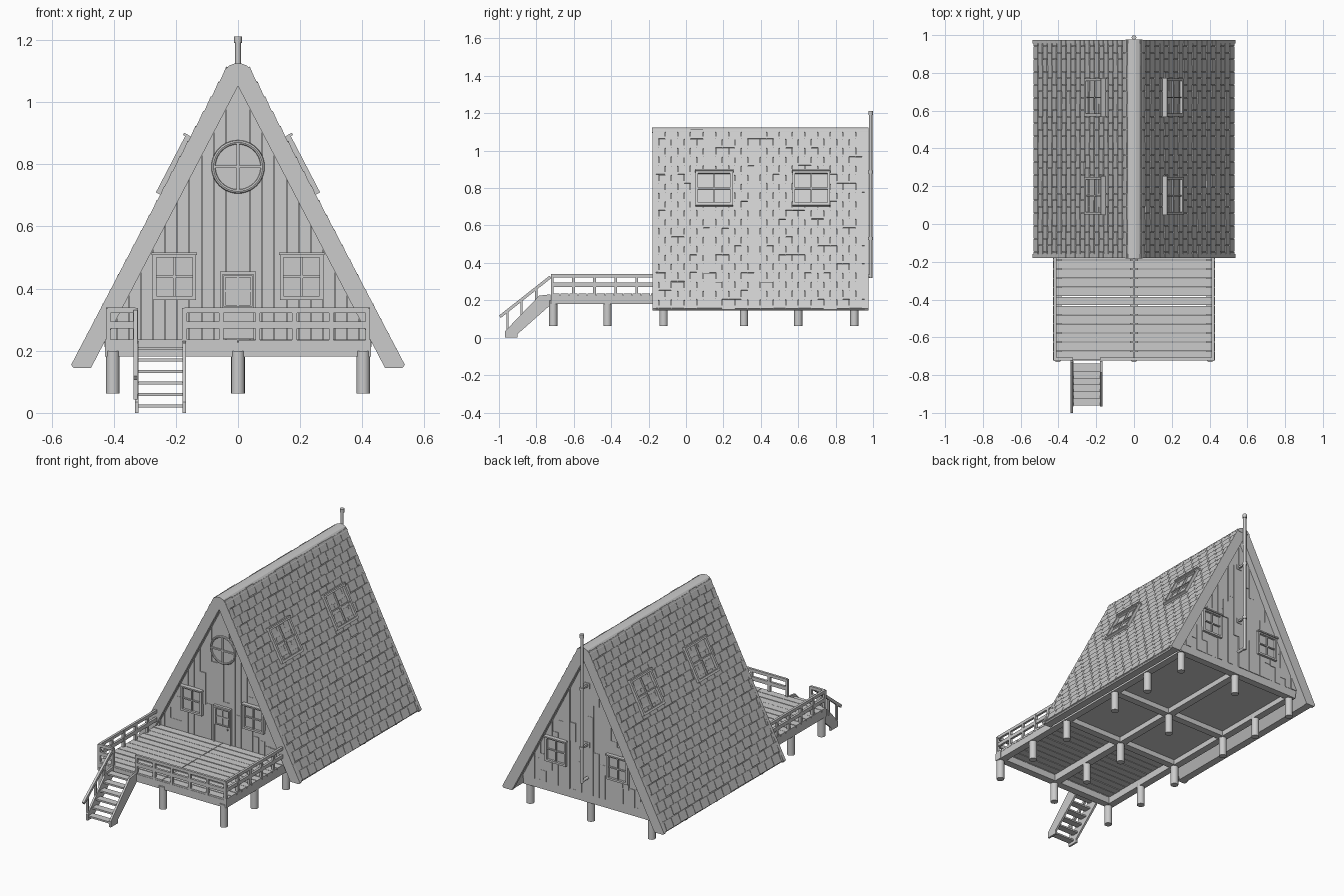
import bpy, bmesh, math, random
from mathutils import Matrix, Vector

if "Cube" in bpy.data.objects:
    bpy.data.objects.remove(bpy.data.objects["Cube"])

random.seed(4)
I = Matrix.Identity(4)
S = 1.92                                   # roof steepness
L = math.hypot(1, S)
ROOF0, ROOF1 = -0.18, 0.975                # roof ends along y


def box(bm, c, s, M=I):
    bmesh.ops.create_cube(bm, size=1, matrix=M @ Matrix.Translation(c) @ Matrix.Diagonal((*s, 1)))


def span(bm, x, y, z, M=I):
    box(bm, [(a + b) / 2 for a, b in (x, y, z)], [abs(b - a) for a, b in (x, y, z)], M)


def prism(bm, pts, a, b, along="y"):
    f = (lambda u, v, t: (u, t, v)) if along == "y" else (lambda u, v, t: (t, u, v))
    lo = [bm.verts.new(f(u, v, a)) for u, v in pts]
    hi = [bm.verts.new(f(u, v, b)) for u, v in pts]
    bm.faces.new(lo)
    bm.faces.new(hi[::-1])
    for i in range(len(pts)):
        j = (i + 1) % len(pts)
        bm.faces.new((lo[i], hi[i], hi[j], lo[j]))


def bar(bm, p, q, w, h):
    """Rectangular bar between two points."""
    p, q = Vector(p), Vector(q)
    M = Matrix.Translation((p + q) / 2) @ (q - p).to_track_quat('Y', 'Z').to_matrix().to_4x4()
    box(bm, (0, 0, 0), (w, (q - p).length, h), M)


def rod(bm, p, q, r, n=16):
    p, q = Vector(p), Vector(q)
    M = Matrix.Translation((p + q) / 2) @ (q - p).to_track_quat('Z', 'Y').to_matrix().to_4x4()
    bmesh.ops.create_cone(bm, cap_ends=True, segments=n, radius1=r, radius2=r,
                          depth=(q - p).length, matrix=M)


def finish(name, bm, smooth=False):
    bmesh.ops.recalc_face_normals(bm, faces=bm.faces)
    me = bpy.data.meshes.new(name)
    bm.to_mesh(me)
    bm.free()
    ob = bpy.data.objects.new(name, me)
    bpy.context.collection.objects.link(ob)
    if smooth:
        bpy.ops.object.select_all(action='DESELECT')
        ob.select_set(True)
        bpy.context.view_layer.objects.active = ob
        bpy.ops.object.shade_smooth_by_angle(angle=math.radians(35))
    return ob


def window(bm, M, w, h, d=0.025, f=0.012, sill=True):
    """Framed four-pane window, local x across, y up, z outward."""
    for s in (-1, 1):
        box(bm, (s * (w - f) / 2, 0, 0), (f, h, d), M)
        box(bm, (0, s * (h - f) / 2, 0), (w, f, d), M)
    box(bm, (0, 0, -d * 0.2), (w - f, h - f, d * 0.3), M)
    box(bm, (0, 0, 0), (0.007, h - f, d * 0.6), M)
    box(bm, (0, 0, 0), (w - f, 0.007, d * 0.6), M)
    if sill:
        box(bm, (0, h / 2, 0.004), (w + 0.006, 0.008, d + 0.008), M)


def wall_matrix(x, y, z, facing):          # facing -1 is front, +1 is back
    R = Matrix(((-facing, 0, 0), (0, 0, facing), (0, 1, 0))).to_4x4()
    return Matrix.Translation((x, y, z)) @ R


# Posts
bm = bmesh.new()
for y in (-0.71, -0.42, -0.12, 0.31, 0.6, 0.9):
    for x in (-0.403, 0, 0.403):
        if not (x == 0 and y == 0.6):
            rod(bm, (x, y, 0.063), (x, y, 0.2), 0.022)
finish("support_posts", bm, True)

# Floor frame
bm = bmesh.new()
for x in (-0.405, 0, 0.405):
    span(bm, (x - 0.022, x + 0.022), (-0.72, 0.93), (0.18, 0.225))
for y in (-0.7, -0.12, 0.31, 0.908):
    span(bm, (-0.428, 0.428), (y - 0.022, y + 0.022), (0.181, 0.226))
finish("floor_beams", bm)
bm = bmesh.new()
span(bm, (-0.43, 0.43), (-0.13, 0.93), (0.212, 0.234))
finish("house_floor", bm)

# Deck boards, in two halves
bm = bmesh.new()
n = 12
for i in range(n):
    w = 0.58 / n
    y = -0.722 + (i + 0.5) * w
    for s in (-1, 1):
        box(bm, (s * 0.215, y, 0.228 + random.uniform(0, 0.002)), (0.427, w - 0.004, 0.014))
finish("deck_boards", bm)

# Deck railing
bm = bmesh.new()
runs = [((-0.418, -0.715), (-0.418, -0.15), 5), ((0.418, -0.715), (0.418, -0.15), 5),
        ((-0.418, -0.715), (-0.33, -0.715), 1), ((-0.172, -0.715), (0.418, -0.715), 5)]
for (x0, y0), (x1, y1), n in runs:
    for z, h in ((0.331, 0.018), (0.283, 0.022)):
        bar(bm, (x0, y0, z), (x1, y1, z), 0.014, h)
    for i in range(n + 1):
        t = i / n
        box(bm, (x0 + (x1 - x0) * t, y0 + (y1 - y0) * t, 0.26), (0.015, 0.015, 0.155))
finish("deck_railing", bm)

# Stairs
bm = bmesh.new()
side = [(-0.725, 0.232), (-0.725, 0.175), (-0.9, 0.02), (-0.9, 0), (-0.967, 0),
        (-0.967, 0.035), (-0.785, 0.225)]
for x in (-0.332, -0.179):
    prism(bm, side, x, x + 0.012, "x")
for i in range(6):
    box(bm, (-0.25, -0.76 - i * 0.036, 0.207 - i * 0.037), (0.15, 0.042, 0.01))
finish("stairs", bm)
bm = bmesh.new()
bar(bm, (-0.33, -0.725, 0.325), (-0.33, -0.995, 0.112), 0.014, 0.016)
for y in (-0.955, -0.88, -0.8):
    z = 0.325 + (y + 0.725) * 0.79
    span(bm, (-0.336, -0.324), (y - 0.006, y + 0.006), (z - 0.1, z))
finish("stair_rail", bm)


def top(x):                                # underside of roof
    return 1.06 - S * abs(x)


# Gable walls with uneven vertical boards
for name, y, f in (("front", -0.125, -1), ("back", 0.92, 1)):
    bm = bmesh.new()
    prism(bm, [(-0.435, 0.225), (0.435, 0.225), (0, 1.06)], y, y - f * 0.03)
    n, w = 22, 0.86 / 22
    for i in range(n):
        x0, x1 = -0.43 + i * w + 0.0008, -0.43 + (i + 1) * w - 0.0008
        m = min(top(x0), top(x1))
        cuts = [0.23]
        if m > 0.36:
            cuts += [0.23 + (m - 0.23) * random.uniform(*r) for r in ((0.25, 0.5), (0.6, 0.9))]
        for a, b in zip(cuts, cuts[1:] + [9]):
            prism(bm, [(x0, a), (x1, a), (x1, min(b, top(x1))), (x0, min(b, top(x0)))],
                  y, y + f * random.uniform(0.009, 0.015))
    finish(name + "_wall", bm)
    bm = bmesh.new()
    for x in (-0.205, 0.205):
        window(bm, wall_matrix(x, y + f * 0.016, 0.438, f), 0.14, 0.148)
    finish(name + "_windows", bm)

# Front door
bm = bmesh.new()
M = wall_matrix(0, -0.141, 0.345, -1)
for s in (-1, 1):
    box(bm, (s * 0.054, 0, 0), (0.009, 0.218, 0.024), M)
box(bm, (0, 0.105, 0), (0.117, 0.009, 0.026), M)
box(bm, (0, -0.002, -0.002), (0.1, 0.21, 0.016), M)
window(bm, wall_matrix(0, -0.147, 0.392, -1), 0.094, 0.1, 0.014, 0.006, False)
bmesh.ops.create_uvsphere(bm, u_segments=10, v_segments=6, radius=0.005,
                          matrix=Matrix.Translation((0.04, -0.155, 0.33)))
finish("front_door", bm)

# Round window
bpy.ops.mesh.primitive_torus_add(location=(0, -0.141, 0.792), rotation=(math.pi / 2, 0, 0),
                                 major_segments=40, minor_segments=8,
                                 major_radius=0.079, minor_radius=0.007)
bpy.context.object.name = "round_window_frame"
bpy.ops.object.shade_smooth_by_angle()
bm = bmesh.new()
rod(bm, (0, -0.12, 0.792), (0, -0.142, 0.792), 0.078, 40)
box(bm, (0, -0.143, 0.792), (0.009, 0.012, 0.155))
box(bm, (0, -0.143, 0.792), (0.155, 0.012, 0.009))
finish("round_window_pane", bm)

# Roof slabs, barge boards, ridge cap
bm = bmesh.new()
for s in (-1, 1):
    prism(bm, [(s * x, z) for x, z in ((0, 1.06), (0.477, 0.145), (0.522, 0.145), (0.528, 0.152),
                                       (0.03, 1.108), (0, 1.108))], ROOF0 + 0.004, ROOF1 - 0.004)
finish("roof_slabs", bm)
bm = bmesh.new()
for s in (-1, 1):
    for y in (ROOF0, ROOF1 - 0.02):
        prism(bm, [(s * x, z) for x, z in ((0, 1.052), (0.473, 0.145), (0.53, 0.145), (0.537, 0.155),
                                           (0.035, 1.113), (0, 1.113))], y, y + 0.02)
finish("barge_boards", bm)
bm = bmesh.new()
prism(bm, [(-0.045, 1.1), (-0.028, 1.118), (-0.01, 1.125), (0.01, 1.125), (0.028, 1.118),
           (0.045, 1.1), (0.03, 1.095), (-0.03, 1.095)], ROOF0 - 0.002, ROOF1 + 0.002)
finish("ridge_cap", bm)

# Shingles and roof windows on both slopes
rows, cols = 20, 17
for s, name in ((-1, "left"), (1, "right")):
    d, nrm = Vector((s / L, 0, -S / L)), Vector((s * S / L, 0, 1 / L))

    def slope_matrix(x, y, z):             # local x along ridge, y up the slope, z outward
        M = Matrix((Vector((0, s, 0)), -d, nrm)).transposed().to_4x4()
        M.translation = (x, y, z)
        return M

    bm = bmesh.new()
    start, step = Vector((s * 0.03, 0, 1.108)), 1.075 / rows
    w = (ROOF1 - ROOF0) / cols
    for r in range(rows):
        c = start + d * (step * (r + 0.5))
        off = (r % 2) * 0.5
        for k in range(cols + (r % 2)):
            y0 = max(ROOF0, ROOF0 + (k - off) * w) + 0.0012
            y1 = min(ROOF1, ROOF0 + (k + 1 - off) * w) - 0.0012
            M = slope_matrix(c.x, (y0 + y1) / 2, c.z) @ Matrix.Rotation(math.radians(4), 4, 'X')
            box(bm, (0, random.uniform(-0.003, 0.003), 0.004), (y1 - y0, step, 0.008), M)
    finish(name + "_shingles", bm)

    bm = bmesh.new()
    for y in (0.15, 0.67):
        window(bm, slope_matrix(s * 0.203, y, 0.795), 0.2, 0.208, 0.03, 0.014)
    finish(name + "_roof_windows", bm)

# Stove pipe with brackets on the back
bm = bmesh.new()
rod(bm, (0, 0.987, 0.32), (0, 0.987, 1.2), 0.009)
rod(bm, (0, 0.987, 1.19), (0, 0.987, 1.212), 0.0125)
rod(bm, (0, 0.92, 0.33), (0, 0.987, 0.33), 0.009)
for z in (0.53, 0.885):
    rod(bm, (0, 0.987, z - 0.008), (0, 0.987, z + 0.008), 0.0125)
    box(bm, (0, 0.952, z), (0.012, 0.06, 0.012))
    box(bm, (0, 0.934, z), (0.035, 0.008, 0.03))
finish("stove_pipe", bm, True)
